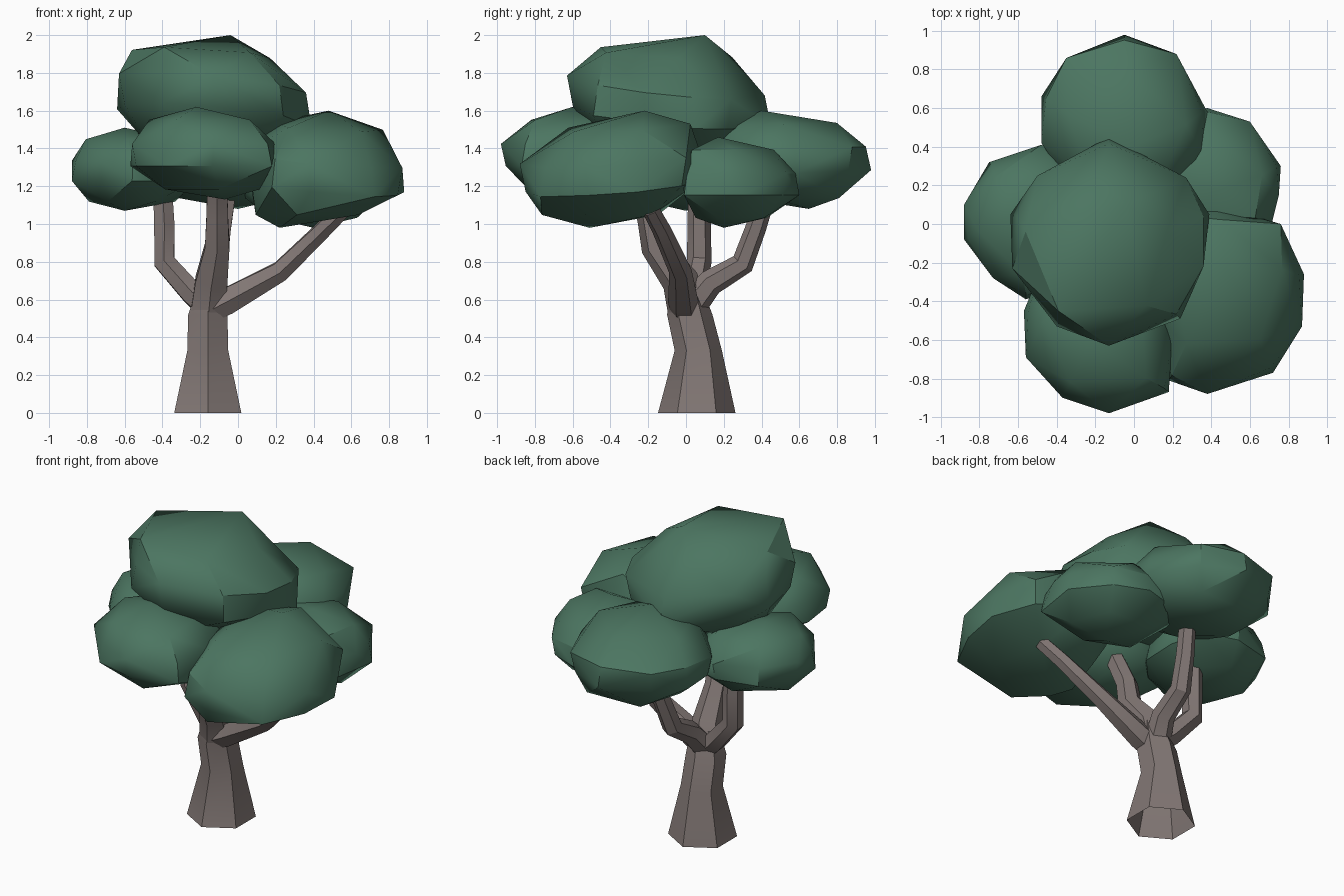
import bpy, bmesh, math
from mathutils import Vector

cube = bpy.data.objects.get("Cube")
if cube:
    bpy.data.objects.remove(cube, do_unlink=True)


def material(name, rgb):
    m = bpy.data.materials.new(name)
    m.use_nodes = True
    m.diffuse_color = (*rgb, 1)
    m.node_tree.nodes["Principled BSDF"].inputs["Base Color"].default_value = (*rgb, 1)
    return m


LEAF = material("leaf_green", (0.072, 0.180, 0.120))
BARK = material("bark_brown", (0.225, 0.187, 0.178))


def finish(name, bm, mat):
    mesh = bpy.data.meshes.new(name)
    bm.to_mesh(mesh)
    bm.free()
    mesh.materials.append(mat)
    ob = bpy.data.objects.new(name, mesh)
    bpy.context.collection.objects.link(ob)
    bpy.ops.object.select_all(action='DESELECT')
    ob.select_set(True)
    bpy.context.view_layer.objects.active = ob
    bpy.ops.object.shade_smooth_by_angle(angle=math.radians(30))


def limb(name, path, is_trunk=False, sides=6):
    """Tapered tube through (x, y, z, radius) stations; the trunk has level rings and an open foot."""
    bm = bmesh.new()
    pts = [Vector(p[:3]) for p in path]
    up = Vector((0, 0, 1))
    rings = []
    for i, p in enumerate(pts):
        t = up if is_trunk else pts[min(i + 1, len(pts) - 1)] - pts[max(i - 1, 0)]
        turn = up.rotation_difference(t)
        ring = []
        for k in range(sides):
            a = math.tau * k / sides - math.pi / 2
            ring.append(bm.verts.new(p + turn @ (Vector((math.cos(a), math.sin(a), 0)) * path[i][3])))
        rings.append(ring)
    for low, high in zip(rings, rings[1:]):
        for k in range(sides):
            n = (k + 1) % sides
            bm.faces.new((low[k], low[n], high[n], high[k]))
    if not is_trunk:
        bm.faces.new(rings[0][::-1])
    bm.faces.new(rings[-1])
    finish(name, bm, BARK)


def clump(name, outline, z0, z1, top, base, crown=None, tilt=(0, 0)):
    """Faceted foliage hull: two staggered belts on a plan outline, crown and base rings, two tips."""
    bm = bmesh.new()
    pts = [Vector(p) for p in outline]
    mid = sum(pts, Vector((0, 0))) / len(pts)
    top, base = Vector(top), Vector(base)
    crown = Vector(crown) if crown else mid.lerp(top, 0.4)
    root = mid.lerp(base, 0.4)

    def add(center, offset, h, lean):
        p = center + offset
        z = z0 + h * (z1 - z0) + lean * offset.dot(Vector(tilt))
        bm.verts.new((p.x, p.y, min(max(z, z0), z1)))

    for i, p in enumerate(pts):
        d = p - mid
        even = i % 2 == 0
        add(mid, d * (1.0 if even else 0.94), 0.36, 1)
        add(mid, d * (0.94 if even else 1.0), 0.60, 1)
        if even:
            add(crown, d * 0.71, 0.86, 0.6)
        else:
            add(root, d * 0.66, 0.11, 0)
    add(top, Vector((0, 0)), 1, 0)
    add(base, Vector((0, 0)), 0, 0)
    bmesh.ops.convex_hull(bm, input=bm.verts)
    loose = [v for v in bm.verts if not v.link_faces]
    bmesh.ops.delete(bm, geom=loose, context='VERTS')
    bmesh.ops.recalc_face_normals(bm, faces=bm.faces)
    finish(name, bm, LEAF)


# Trunk with flared foot
limb("trunk", [(-0.16, 0.057, 0, 0.205), (-0.16, 0.065, 0.33, 0.125),
               (-0.16, 0.02, 0.52, 0.12), (-0.14, 0.0, 0.68, 0.08)], is_trunk=True)

# Branches, each running up into its foliage clump
limb("front_branch", [(-0.16, 0.02, 0.50, 0.11), (-0.14, -0.03, 0.70, 0.098),
                      (-0.11, -0.165, 0.88, 0.075), (-0.11, -0.195, 1.04, 0.066),
                      (-0.11, -0.30, 1.25, 0.06)])
limb("left_branch", [(-0.13, -0.01, 0.555, 0.078), (-0.06, -0.015, 0.59, 0.08),
                     (0.225, -0.03, 0.75, 0.06), (0.45, -0.13, 0.97, 0.05),
                     (0.56, -0.19, 1.08, 0.046)])
limb("right_branch", [(-0.16, 0.02, 0.56, 0.07), (-0.24, 0.04, 0.63, 0.068),
                      (-0.39, 0.07, 0.80, 0.065), (-0.39, 0.07, 1.0, 0.062),
                      (-0.40, 0.07, 1.2, 0.058)])
limb("back_branch", [(-0.15, 0.04, 0.58, 0.08), (-0.12, 0.13, 0.69, 0.07),
                     (-0.11, 0.30, 0.79, 0.062), (-0.085, 0.37, 0.98, 0.055),
                     (-0.05, 0.44, 1.2, 0.05)])

# Foliage clumps, outlines anticlockwise in plan
clump("top_foliage",
      [(-0.13, 0.45), (-0.50, 0.25), (-0.64, 0.05), (-0.63, -0.23), (-0.40, -0.53),
       (-0.13, -0.63), (0.24, -0.49), (0.36, -0.22), (0.39, 0.05), (0.27, 0.24)],
      1.33, 2.0, (-0.04, 0.10), (-0.13, -0.05), crown=(-0.19, -0.15), tilt=(-0.10, -0.10))
clump("front_foliage",
      [(0.18, -0.87), (0.20, -0.58), (0.14, -0.32), (-0.10, -0.20), (-0.35, -0.20),
       (-0.50, -0.28), (-0.57, -0.45), (-0.56, -0.69), (-0.37, -0.90), (-0.13, -0.98)],
      1.13, 1.62, (-0.22, -0.60), (-0.07, -0.55))
clump("front_left_foliage",
      [(0.88, -0.26), (0.76, 0.0), (0.42, 0.10), (0.20, 0.05), (0.06, -0.15),
       (0.05, -0.42), (0.18, -0.81), (0.38, -0.88), (0.72, -0.77), (0.87, -0.53)],
      0.98, 1.60, (0.48, -0.22), (0.22, -0.51), tilt=(-0.10, 0.08))
clump("right_foliage",
      [(-0.75, 0.32), (-0.48, 0.41), (-0.28, 0.32), (-0.19, 0.10), (-0.22, -0.15),
       (-0.35, -0.32), (-0.56, -0.39), (-0.73, -0.28), (-0.88, -0.08), (-0.88, 0.10)],
      1.07, 1.51, (-0.60, 0.05), (-0.60, 0.0))
clump("back_left_foliage",
      [(0.76, 0.30), (0.60, 0.53), (0.38, 0.60), (0.13, 0.55), (0.02, 0.38),
       (0.05, 0.15), (0.20, 0.0), (0.45, -0.02), (0.71, -0.01), (0.75, 0.15)],
      0.98, 1.46, (0.42, 0.17), (0.40, 0.20))
clump("back_foliage",
      [(-0.05, 0.98), (-0.35, 0.86), (-0.48, 0.66), (-0.48, 0.42), (-0.32, 0.18),
       (-0.08, 0.10), (0.20, 0.16), (0.36, 0.36), (0.38, 0.58), (0.22, 0.88)],
      1.08, 1.60, (-0.02, 0.40), (0.0, 0.65), tilt=(0, 0.04))
